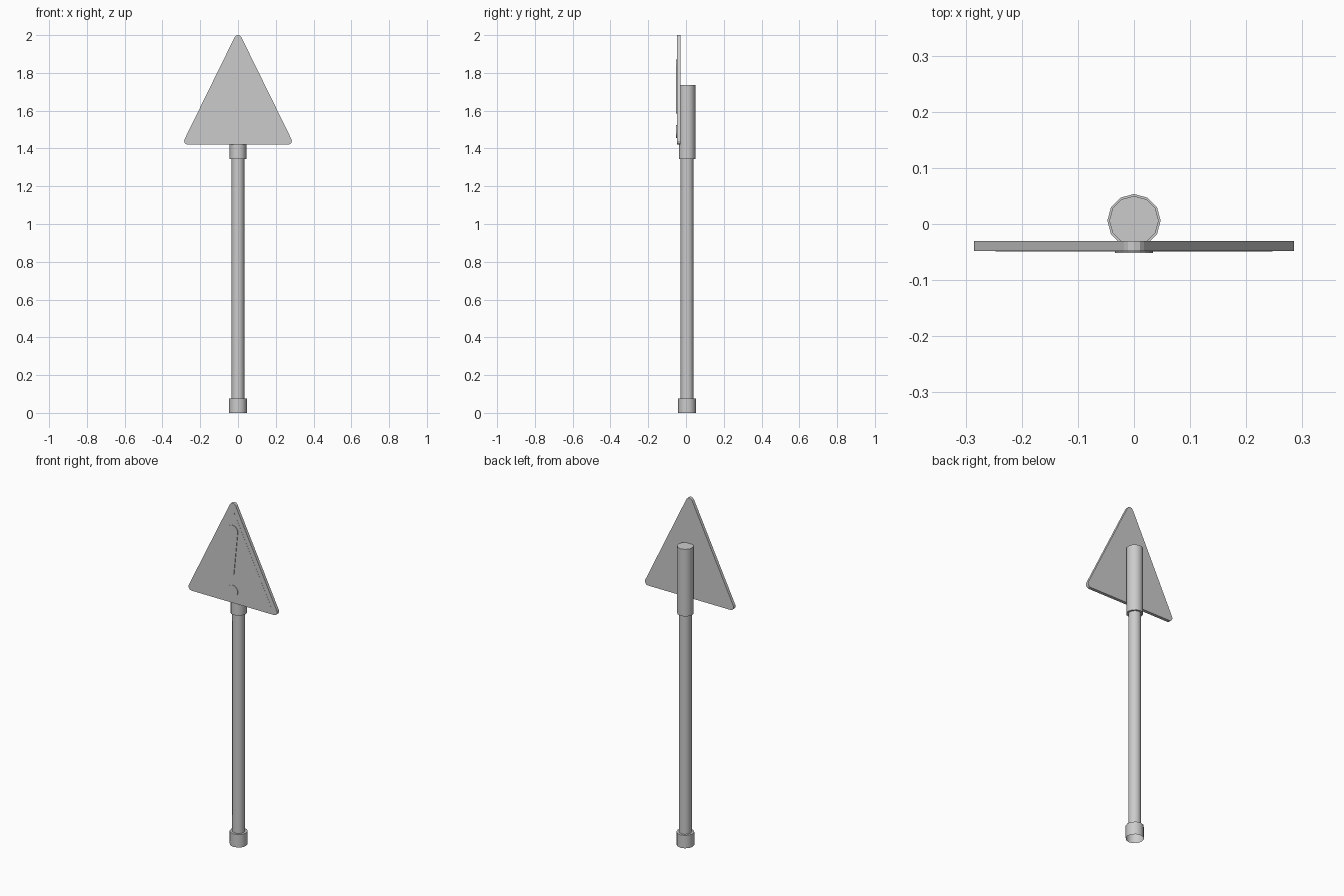
import bpy, bmesh, math
from mathutils import Vector

if "Cube" in bpy.data.objects:
    bpy.data.objects.remove(bpy.data.objects["Cube"])

grey = bpy.data.materials.new("plain_grey")
grey.use_nodes = True
colour = (0.6, 0.6, 0.6, 1)
grey.diffuse_color = colour
grey.node_tree.nodes["Principled BSDF"].inputs["Base Color"].default_value = colour

POLE_Y = 0.006


def finish(name, bm):
    bmesh.ops.recalc_face_normals(bm, faces=bm.faces)
    mesh = bpy.data.meshes.new(name)
    bm.to_mesh(mesh)
    bm.free()
    mesh.materials.append(grey)
    obj = bpy.data.objects.new(name, mesh)
    bpy.context.collection.objects.link(obj)
    return obj


def smooth(obj):
    bpy.ops.object.select_all(action="DESELECT")
    obj.select_set(True)
    bpy.context.view_layer.objects.active = obj
    bpy.ops.object.shade_smooth_by_angle(angle=math.radians(35))


def lathe(name, profile, sides=12):
    """Spin (radius, height) points around the pole axis."""
    bm = bmesh.new()
    rings = []
    for r, z in profile:
        ring = []
        for i in range(sides):
            a = math.tau * i / sides
            ring.append(bm.verts.new((r * math.sin(a), POLE_Y + r * math.cos(a), z)))
        rings.append(ring)
    for low, high in zip(rings, rings[1:]):
        for i in range(sides):
            j = (i + 1) % sides
            bm.faces.new((low[i], low[j], high[j], high[i]))
    bm.faces.new(rings[-1])
    smooth(finish(name, bm))


def plate(name, outline, front, back):
    """Extrude an (x, z) outline between two depths."""
    bm = bmesh.new()
    face = bm.faces.new([bm.verts.new((x, front, z)) for x, z in outline])
    side = bmesh.ops.extrude_face_region(bm, geom=[face])["geom"]
    moved = [v for v in side if isinstance(v, bmesh.types.BMVert)]
    bmesh.ops.translate(bm, verts=moved, vec=(0, back - front, 0))
    return finish(name, bm)


def rounded_outline(centres, radius, steps=4):
    """Outline around circles placed at counter-clockwise centres."""
    pts = [Vector(c) for c in centres]
    out = []
    for i, p in enumerate(pts):
        before, after = p - pts[i - 1], pts[(i + 1) % len(pts)] - p
        start = math.atan2(-before.x, before.y)
        turn = (math.atan2(-after.x, after.y) - start) % math.tau
        for k in range(steps + 1):
            a = start + turn * k / steps
            out.append((p.x + radius * math.cos(a), p.y + radius * math.sin(a)))
    return out


# Pole with its foot socket (open underneath) and the mounting sleeve
lathe("pole", [(0.034, 0.06), (0.034, 1.36)])
lathe("foot_socket", [(0.0475, 0), (0.0475, 0.075)])
lathe("mounting_sleeve", [(0.033, 1.345), (0.044, 1.345), (0.044, 1.735)])

# Rounded triangular board with a thin front panel
corners = [(-0.265, 1.44), (0.265, 1.44), (0, 1.98)]
plate("sign_board", [(-x, z) for x, z in rounded_outline(corners, 0.02)], -0.048, -0.03)
panel = [(-0.235, 1.458), (0.235, 1.458), (0, 1.937)]
plate("front_panel", rounded_outline(panel, 0.012), -0.0486, -0.047)

# Raised warning mark: tapered stroke above a round dot
stroke = []
for cz, r, first in ((1.838, 0.034, 0), (1.594, 0.01, math.pi)):
    for k in range(11):
        a = first + math.pi * k / 10
        stroke.append((r * math.cos(a), cz + r * math.sin(a)))
plate("warning_stroke", stroke, -0.052, -0.047)
dot = [(0.034 * math.cos(math.tau * k / 20), 1.49 + 0.034 * math.sin(math.tau * k / 20))
       for k in range(20)]
plate("warning_dot", dot, -0.052, -0.047)
